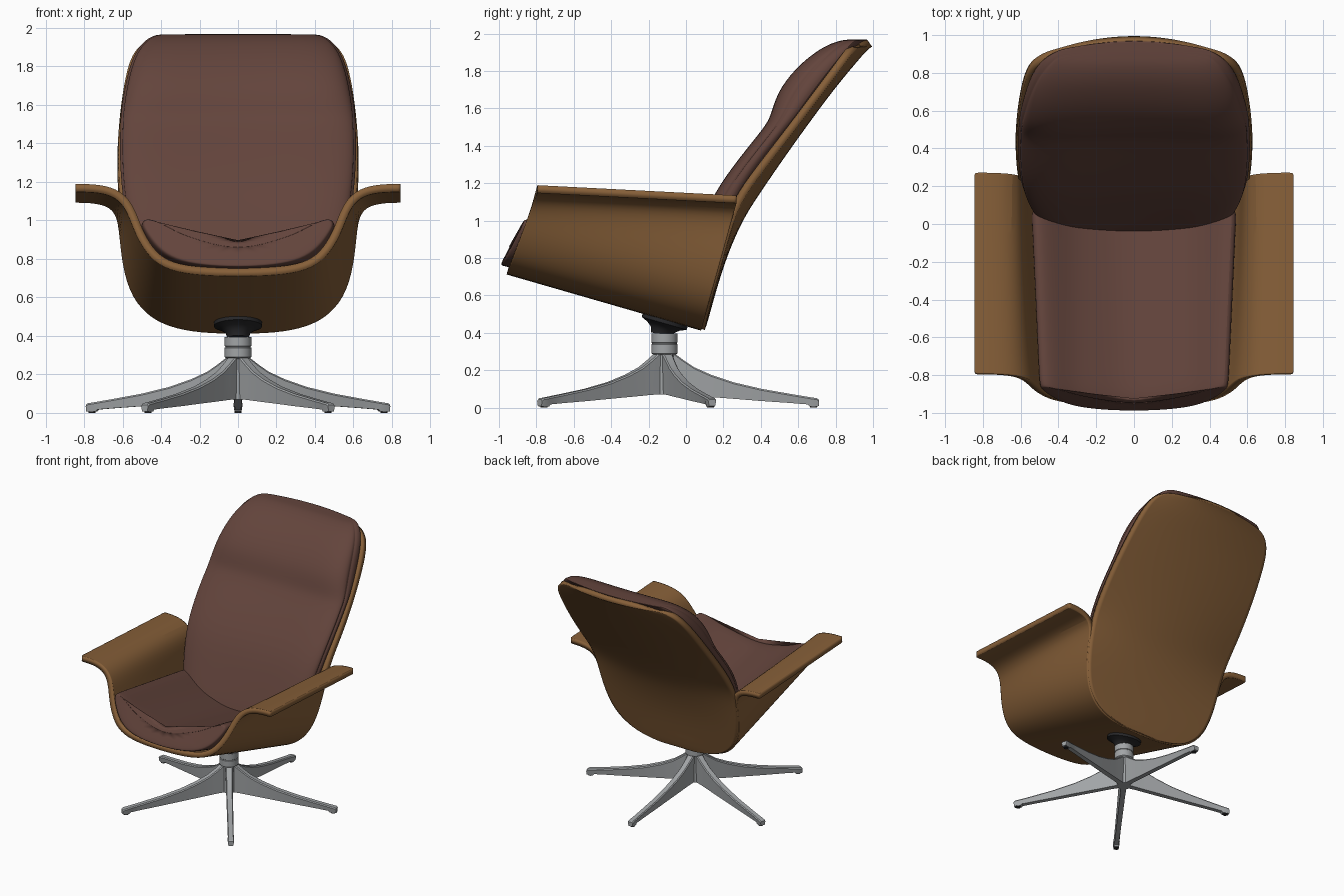
import bpy, bmesh, math
from mathutils import Matrix, Vector

cube = bpy.data.objects.get("Cube")
if cube:
    bpy.data.objects.remove(cube, do_unlink=True)


def material(name, rgb):
    m = bpy.data.materials.new(name)
    m.use_nodes = True
    m.diffuse_color = (*rgb, 1)
    bsdf = next(n for n in m.node_tree.nodes if n.type == 'BSDF_PRINCIPLED')
    bsdf.inputs["Base Color"].default_value = (*rgb, 1)
    return m


LEATHER = material("brown leather", (0.125, 0.058, 0.045))
WOOD = material("walnut plywood", (0.24, 0.115, 0.04))
METAL = material("grey metal", (0.36, 0.375, 0.385))
BLACK = material("black plastic", (0.02, 0.02, 0.022))


def loft(name, rings, mat, closed=True, subdiv=0, thick=0, angle=40):
    """Skin a list of equal-length rings; open skins get a thickness."""
    bm = bmesh.new()
    rows = [[bm.verts.new(p) for p in ring] for ring in rings]
    n = len(rows[0])
    for a, b in zip(rows, rows[1:]):
        for j in range(n if closed else n - 1):
            k = (j + 1) % n
            bm.faces.new((a[j], a[k], b[k], b[j]))
    if closed:
        bm.faces.new(rows[0])
        bm.faces.new(rows[-1])
        bmesh.ops.recalc_face_normals(bm, faces=bm.faces)
    me = bpy.data.meshes.new(name)
    bm.to_mesh(me)
    bm.free()
    ob = bpy.data.objects.new(name, me)
    bpy.context.collection.objects.link(ob)
    me.materials.append(mat)
    if subdiv:
        mod = ob.modifiers.new("Smooth", 'SUBSURF')
        mod.levels = mod.render_levels = subdiv
    if thick:
        mod = ob.modifiers.new("Ply", 'SOLIDIFY')
        mod.thickness, mod.offset = thick, 1
        mod.use_even_offset = True
    bpy.ops.object.select_all(action='DESELECT')
    ob.select_set(True)
    bpy.context.view_layer.objects.active = ob
    bpy.ops.object.shade_smooth_by_angle(angle=math.radians(angle))
    return ob


def lathe(name, profile, mat, centre, tilt=0, sides=32):
    spin = Matrix.Translation(centre) @ Matrix.Rotation(tilt, 4, 'X')
    rings = [[spin @ Vector((r * math.cos(t), r * math.sin(t), z))
              for t in (math.tau * i / sides for i in range(sides))] for r, z in profile]
    return loft(name, rings, mat)


def lerp(a, b, f):
    return a + (b - a) * f


# Leaning planes of the front and rear ends of the seat
def front_y(z):
    return -0.96 + (z - 0.71) * 0.375


def rear_y(z):
    return 0.08 + (z - 0.41) * 0.278


def station(front, rear, f):
    """Half section at fraction f between the two end planes."""
    return [Vector((lerp(xa, xb, f), lerp(front_y(za), rear_y(zb), f), lerp(za, zb, f)))
            for (xa, za), (xb, zb) in zip(front, rear)]


def mirrored(half):
    return [Vector((-p.x, p.y, p.z)) for p in reversed(half[1:])] + half


# Seat shell with the flared armrests
shell_front = [(0, .71), (.2, .715), (.36, .74), (.46, .805), (.53, .92), (.565, 1.02),
               (.605, 1.095), (.67, 1.135), (.76, 1.147), (.82, 1.147), (.845, 1.147)]
shell_rear = [(0, .41), (.2, .415), (.36, .445), (.48, .51), (.57, .63), (.61, .82),
              (.62, 1.0), (.66, 1.07), (.75, 1.09), (.82, 1.092), (.845, 1.092)]
loft("seat_shell", [mirrored(station(shell_front, shell_rear, f))
                    for f in (0, .03, .1, .3, .5, .7, .9, .97, 1)],
     WOOD, closed=False, subdiv=2, thick=.042)

# Back shell: height, half width, edge depth, middle depth
back_rows = [(.415, .16, .10, .10), (.44, .33, .105, .11), (.51, .465, .12, .13),
             (.62, .555, .15, .16), (.8, .60, .2, .215), (1.0, .615, .255, .30),
             (1.13, .622, .31, .385), (1.3, .63, .44, .50), (1.5, .62, .595, .642),
             (1.7, .595, .745, .79), (1.82, .565, .835, .89), (1.885, .525, .88, .945),
             (1.92, .46, .915, .98), (1.93, .40, .93, .995)]
steps = [i / 6 for i in range(-6, 7)]
loft("back_shell", [[(w * u, lerp(mid, edge, u * u), z) for u in steps]
                    for z, w, edge, mid in back_rows],
     WOOD, closed=False, subdiv=2, thick=.042)

# Seat cushion: lower outline, side seam, then dished top
pad_front = [(0, .75), (.2, .757), (.34, .785), (.43, .85), (.49, .945), (.505, .985),
             (.485, 1.015), (.42, 1.0), (.32, .94), (.2, .905), (.1, .875), (0, .865)]
pad_rear = [(0, .46), (.2, .465), (.34, .49), (.44, .55), (.53, .66), (.555, .78),
            (.535, .83), (.45, .80), (.33, .72), (.2, .68), (.1, .655), (0, .65)]
pad_rings = []
for f, size, push in ((0, .75, -.05), (0, .87, -.045), (0, .96, -.025), (.03, 1, 0),
                      (.12, 1, 0), (.35, 1, 0), (.6, 1, 0), (.85, 1, 0), (.98, 1, 0)):
    half = station(pad_front, pad_rear, f)
    for p in half:
        # shrink each ring towards its own mid curve to round the nose
        curve = lerp(half[0].z, half[-1].z, .5) + .165 * (p.x / .5) ** 2
        p.z = lerp(curve, p.z, size)
        p.x *= lerp(1, size, .25)
        p.y += push * (1 - .75 * (p.x / .5) ** 2)
    pad_rings.append(half + [Vector((-p.x, p.y, p.z)) for p in reversed(half[1:-1])])
loft("seat_cushion", pad_rings, LEATHER, subdiv=2, angle=60)

# Back cushion: height, half width, front depth, rear depth at the edge
cushion_rows = [(.52, .36, -.04, .05), (.56, .42, -.085, .07), (.7, .51, -.045, .11),
                (.9, .565, .04, .18), (1.14, .605, .14, .27), (1.35, .617, .295, .425),
                (1.5, .612, .42, .545), (1.56, .61, .452, .595), (1.685, .592, .485, .69),
                (1.81, .562, .58, .785), (1.89, .525, .675, .85), (1.94, .48, .755, .89),
                (1.965, .43, .83, .915), (1.968, .385, .875, .93)]
# across fraction and share of the depth, with a seam groove at the side
outline = [(0, .95), (.3, .96), (.6, 1), (.82, .98), (.94, .83), (.985, .62),
           (.97, .5), (1, .44), (1.0, .05)]
cushion_rings = []
for z, w, near, far in cushion_rows:
    half = [Vector((w * u, lerp(far, near, d), z)) for u, d in outline]
    half += [Vector((w * u, far + .05 * (1 - u * u), z)) for u in (.9, .6, .3, 0)]
    cushion_rings.append(half + [Vector((-p.x, p.y, p.z)) for p in reversed(half[1:-1])])
loft("back_cushion", cushion_rings, LEATHER, subdiv=2, angle=60)

# Swivel mount and column
HUB = Vector((0, -.115, 0))
lathe("swivel_mount", [(.055, -.07), (.065, -.04), (.09, -.02), (.125, -.005), (.125, .02)],
      BLACK, HUB + Vector((0, 0, .455)), tilt=-.28)
lathe("column", [(.05, .07), (.055, .28), (.07, .29), (.07, .338), (.066, .341),
                 (.066, .345), (.07, .348), (.07, .395)], METAL, HUB)

# Five star legs: reach, top, bottom, half width
leg_rows = [(.02, .31, .07, .028), (.06, .285, .07, .028), (.1, .255, .068, .026),
            (.16, .215, .063, .025), (.25, .175, .056, .025), (.37, .135, .047, .024),
            (.52, .1, .035, .023), (.68, .072, .024, .022), (.765, .058, .017, .022),
            (.775, .056, .006, .024), (.815, .05, .006, .024), (.825, .042, .008, .022)]
for i in range(5):
    turn = Matrix.Translation(HUB) @ Matrix.Rotation(math.pi / 2 + math.tau * i / 5, 4, 'Z')
    rings = [[turn @ Vector(p) for p in ((r, -h, t - .008), (r, -h * .75, t), (r, h * .75, t),
                                         (r, h, t - .008), (r, h * .75, b), (r, -h * .75, b))]
             for r, t, b, h in leg_rows]
    loft(f"leg_{i + 1}", rings, METAL, angle=25)
    lathe(f"foot_pad_{i + 1}", [(.018, 0), (.018, .008)], BLACK,
          turn @ Vector((.797, 0, 0)), sides=12)
